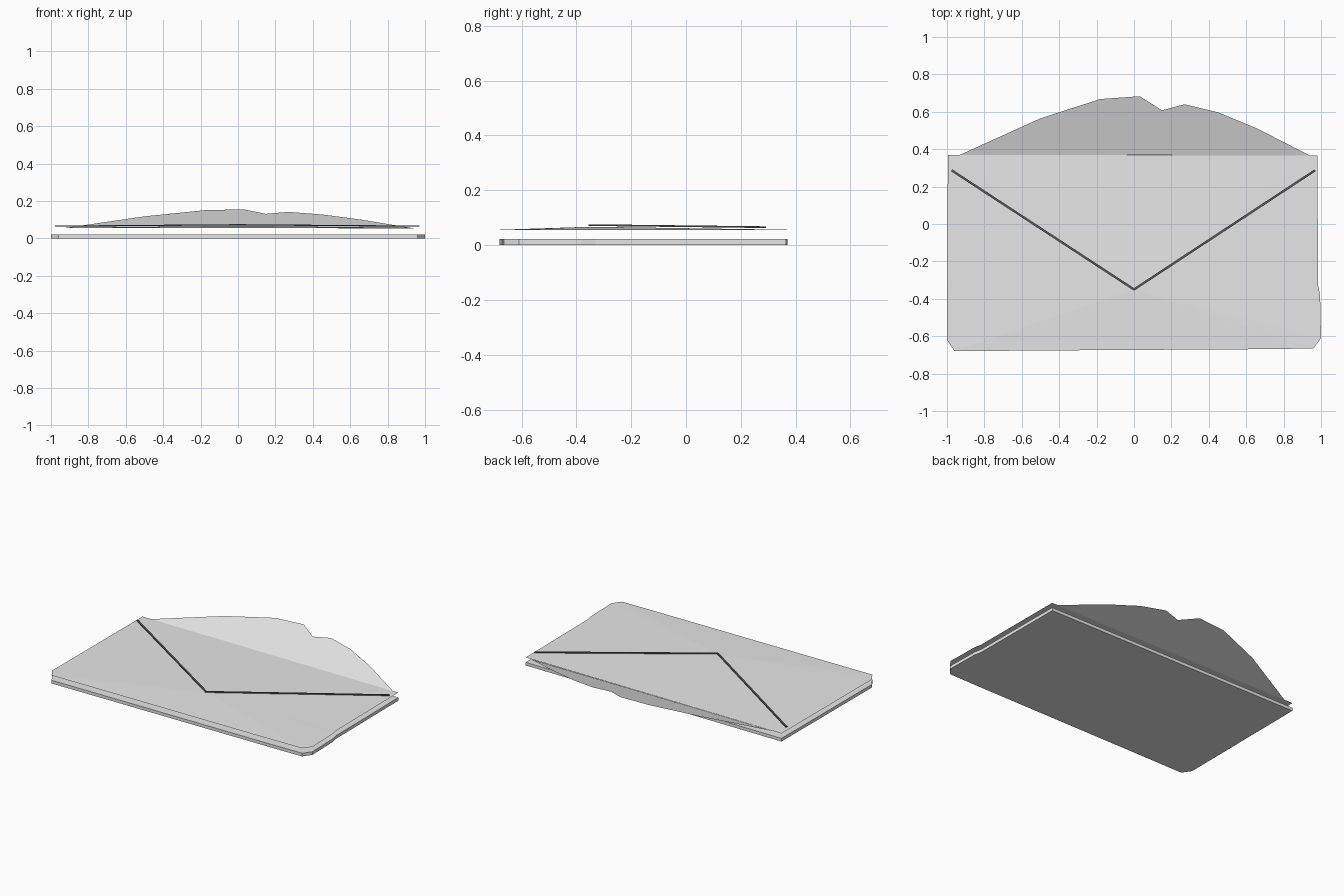
import bpy, bmesh
from mathutils import Vector

if "Cube" in bpy.data.objects:
    bpy.data.objects.remove(bpy.data.objects["Cube"])


def material(name, rgb):
    m = bpy.data.materials.new(name)
    m.diffuse_color = (*rgb, 1)
    m.use_nodes = True
    m.node_tree.nodes["Principled BSDF"].inputs["Base Color"].default_value = m.diffuse_color
    return m


paper = material("grey paper", (0.8, 0.8, 0.8))
ink = material("dark crease", (0.1, 0.1, 0.1))


def make(name, build, mat):
    bm = bmesh.new()
    build(bm)
    bm.normal_update()
    me = bpy.data.meshes.new(name)
    bm.to_mesh(me)
    bm.free()
    me.materials.append(mat)
    ob = bpy.data.objects.new(name, me)
    bpy.context.collection.objects.link(ob)


# Slightly uneven, corner-clipped body outline (counter-clockwise)
outline = [(-0.995, 0.37), (-1, -0.62), (-0.96, -0.68), (-0.46, -0.676), (0.72, -0.669),
           (0.96, -0.665), (1, -0.61), (0.995, -0.38), (0.985, -0.33), (0.98, 0.365)]
# Torn edge of the raised flap, left to right
torn = [(-0.93, 0.37), (-0.5, 0.565), (-0.18, 0.668), (0.03, 0.683), (0.15, 0.608),
        (0.27, 0.64), (0.45, 0.597), (0.66, 0.51), (0.94, 0.366)]
tip = Vector((0, -0.35, 0.067))


# Back panel: a thin slab
def back_panel(bm):
    face = bm.faces.new([bm.verts.new((x, y, 0.022)) for x, y in outline])
    ext = bmesh.ops.extrude_face_region(bm, geom=[face])
    for v in ext["geom"]:
        if isinstance(v, bmesh.types.BMVert):
            v.co.z = 0
    bmesh.ops.recalc_face_normals(bm, faces=bm.faces)


# Front pocket: a sheet hovering over the slab, bulging at the crease tip
def front_pocket(bm):
    rim = [bm.verts.new((x, y, 0.056)) for x, y in outline]
    top = bm.verts.new(tip)
    for a, b in zip(rim, rim[1:] + rim[:1]):
        bm.faces.new((top, a, b))


# Open flap: one sloping sheet
def flap(bm):
    pts = [bm.verts.new((x, y, 0.054 + 0.32 * (y - 0.366))) for x, y in torn]
    bm.faces.new(pts[::-1])


# Crease lines: slim bars meeting in a V
def creases(bm):
    for end in (Vector((-0.975, 0.287, 0.0655)), Vector((0.968, 0.287, 0.0655))):
        start = tip + Vector((0, 0, 0.006))
        d = end - start
        side = Vector((-d.y, d.x, 0)).normalized() * 0.006
        up = Vector((0, 0, 0.003))
        ring = [[bm.verts.new(p + s * side + t * up)
                 for s, t in ((-1, -1), (1, -1), (1, 1), (-1, 1))] for p in (start, end)]
        for i in range(4):
            j = (i + 1) % 4
            bm.faces.new((ring[0][i], ring[0][j], ring[1][j], ring[1][i]))
        for r in ring:
            bm.faces.new(r)
    bmesh.ops.recalc_face_normals(bm, faces=bm.faces)


make("back_panel", back_panel, paper)
make("front_pocket", front_pocket, paper)
make("open_flap", flap, paper)
make("fold_creases", creases, ink)
